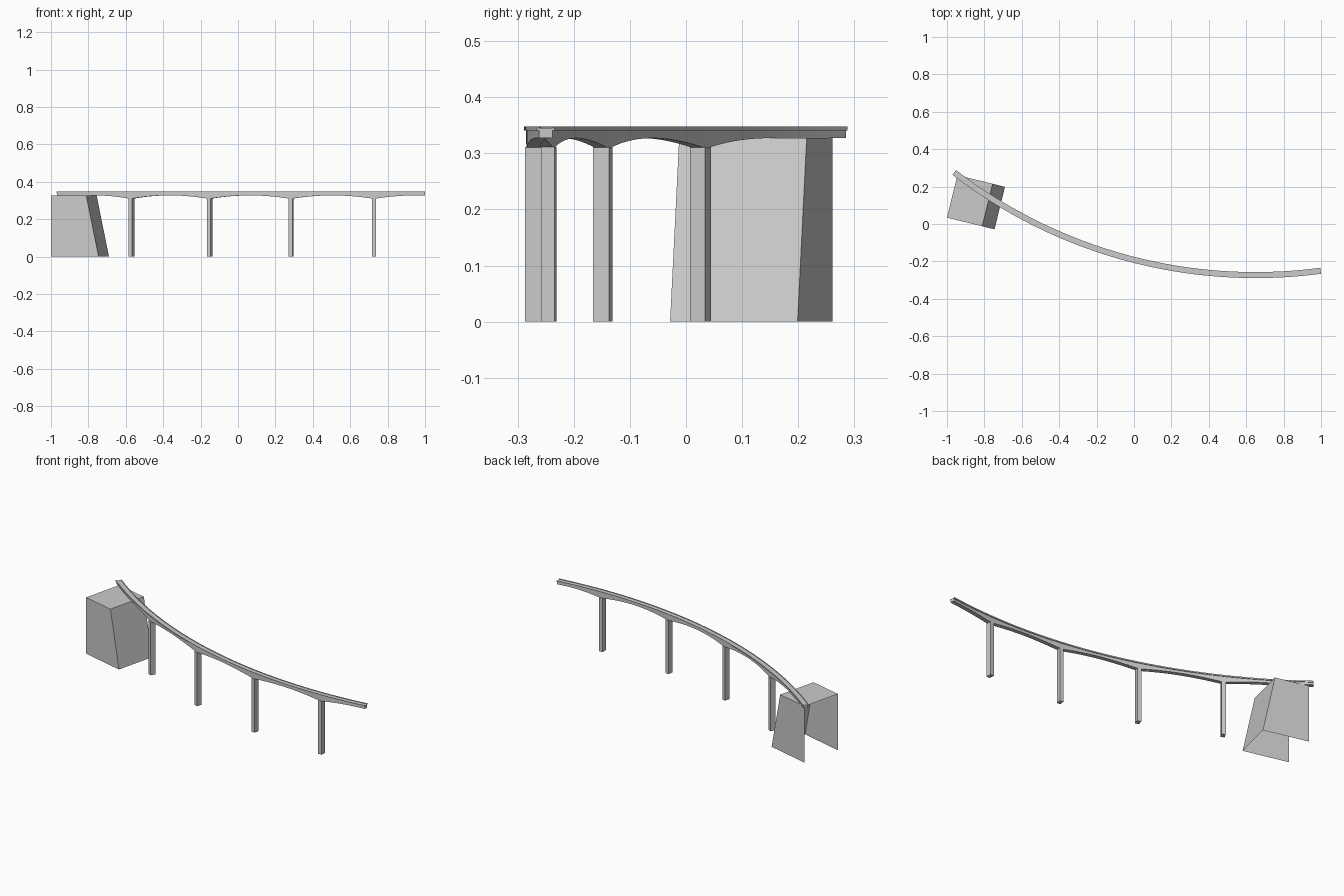
import bpy, bmesh, math
from mathutils import Vector, Matrix

if "Cube" in bpy.data.objects:
    bpy.data.objects.remove(bpy.data.objects["Cube"])

# Plan curve of the bridge: a circular arc, addressed by angle
R, CX, Y_MIN = 2.64, 0.65, -0.273
angle_at = lambda x: math.asin((x - CX) / R)
A0, A1 = angle_at(-0.961), angle_at(0.998)
PIERS = [angle_at(x) for x in (-0.57, -0.152, 0.283, 0.727)]
STEPS = 96


def on_arc(a, side=0.0, z=0.0):
    r = R - side
    return Vector((CX + r * math.sin(a), Y_MIN + R - r * math.cos(a), z))


def finish(name, bm, smooth=False):
    bmesh.ops.recalc_face_normals(bm, faces=bm.faces[:])
    me = bpy.data.meshes.new(name)
    bm.to_mesh(me)
    bm.free()
    ob = bpy.data.objects.new(name, me)
    bpy.context.collection.objects.link(ob)
    if smooth:
        bpy.ops.object.select_all(action='DESELECT')
        ob.select_set(True)
        bpy.context.view_layer.objects.active = ob
        bpy.ops.object.shade_smooth_by_angle(angle=math.radians(30))
    return ob


def sweep(name, section):
    """Sweep section(angle) -> [(side, z), ...] along the arc, with end caps."""
    bm = bmesh.new()
    rings = []
    for i in range(STEPS + 1):
        a = A0 + (A1 - A0) * i / STEPS
        rings.append([bm.verts.new(on_arc(a, s, z)) for s, z in section(a)])
    n = len(rings[0])
    for r0, r1 in zip(rings, rings[1:]):
        for k in range(n):
            m = (k + 1) % n
            bm.faces.new((r0[k], r0[m], r1[m], r1[k]))
    bm.faces.new(rings[0])
    bm.faces.new(rings[-1])
    return finish(name, bm, True)


# Road deck with a low kerb on each edge
HALF, KERB, BASE, ROAD, TOP = 0.016, 0.013, 0.341, 0.345, 0.348
sweep("road_deck", lambda a: [(-HALF, BASE), (HALF, BASE), (HALF, TOP), (KERB, TOP),
                              (KERB, ROAD), (-KERB, ROAD), (-KERB, TOP), (-HALF, TOP)])

# Haunched girder: deep at each pier, shallow at midspan
HAUNCH = (PIERS[1] - PIERS[0]) / 2
FLAT = 0.010 / R


def girder_bottom(a):
    d = min(abs(a - p) for p in PIERS)
    t = min(max(d - FLAT, 0) / (HAUNCH - FLAT), 1)
    return 0.31 + 0.017 * (1 - (1 - t) ** 2)


G = 0.0118
sweep("haunched_girder", lambda a: [(-G, girder_bottom(a)), (G, girder_bottom(a)),
                                    (G, BASE), (-G, BASE)])

# Rectangular piers turned to follow the curve
for i, a in enumerate(PIERS):
    bm = bmesh.new()
    bmesh.ops.create_cube(bm, size=1, matrix=Matrix.Translation(on_arc(a, 0, 0.1555))
                          @ Matrix.Rotation(a, 4, 'Z')
                          @ Matrix.Diagonal((0.022, 0.030, 0.311, 1)))
    finish(f"pier_{i + 1}", bm)

# Abutment shell: top, two sides and a battered front; open at back and below
u, v = Vector((0.971, -0.238, 0)), Vector((0.238, 0.971, 0))
corner = Vector((-1.0, 0.034, 0))
TOP_LEN, FOOT_LEN, WIDTH, H = 0.194, 0.262, 0.234, 0.327
bm = bmesh.new()
sides = []
for w in (0, WIDTH):
    profile = ((0, 0), (FOOT_LEN, 0), (TOP_LEN, H), (0, H))
    sides.append([bm.verts.new(corner + u * d + v * w + Vector((0, 0, z))) for d, z in profile])
p, q = sides
bm.faces.new(p)
bm.faces.new(q)
for k in (1, 2):
    bm.faces.new((p[k], p[k + 1], q[k + 1], q[k]))
finish("abutment", bm)
